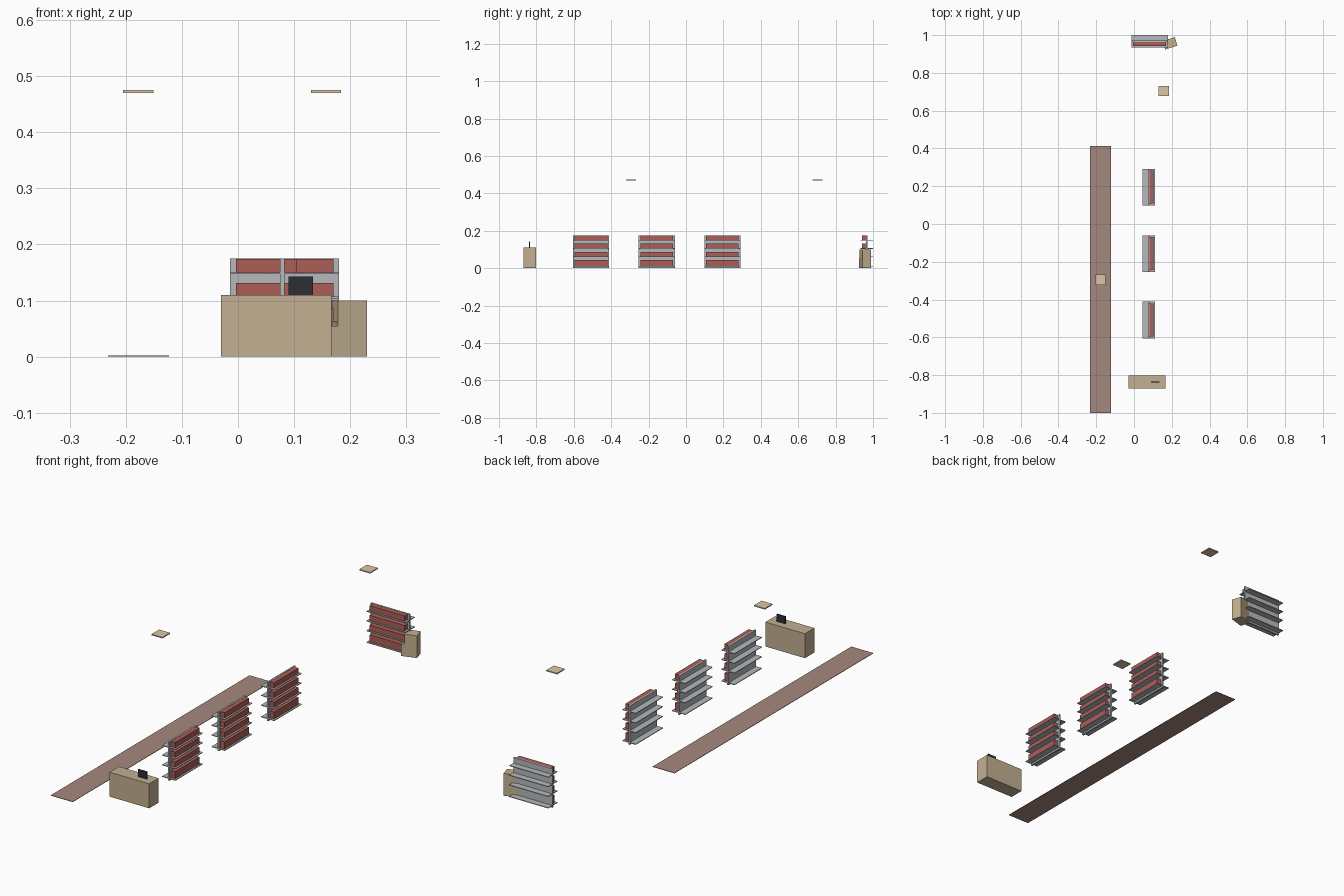
import bpy
from math import radians
from mathutils import Matrix, Vector

if "Cube" in bpy.data.objects:
    bpy.data.objects.remove(bpy.data.objects["Cube"], do_unlink=True)


def material(name, rgb):
    lin = [((c / 255 + 0.055) / 1.055) ** 2.4 for c in rgb] + [1]
    m = bpy.data.materials.new(name)
    m.use_nodes = True
    m.diffuse_color = lin
    m.node_tree.nodes["Principled BSDF"].inputs["Base Color"].default_value = lin
    return m


TAN = material("tan_wood", (195, 176, 145))
CREAM = material("cream_panel", (220, 198, 168))
BROWN = material("brown_carpet", (165, 136, 125))
GREY = material("grey_metal", (182, 185, 188))
RED = material("red_goods", (172, 94, 87))
BLACK = material("dark_screen", (45, 47, 54))


def box(name, lo, hi, mat, frame=Matrix()):
    """Box between two corners, placed by a frame."""
    lo, hi = Vector(lo), Vector(hi)
    bpy.ops.mesh.primitive_cube_add(size=1)
    ob = bpy.context.object
    ob.name = name
    size = Matrix.Diagonal((hi - lo).to_4d())
    size[3][3] = 1
    ob.data.transform(frame @ Matrix.Translation((lo + hi) / 2) @ size)
    ob.data.materials.append(mat)
    return ob


# Shelf levels, and the tops of the goods standing on them
LEVELS = [0.011, 0.063, 0.107, 0.15]
TOPS = [0.043, 0.087, 0.131, 0.174]


def shelf_unit(name, x, y, turn):
    """Two-sided shelf with goods on its local +x side."""
    f = Matrix.Translation((x, y, 0)) @ Matrix.Rotation(radians(turn), 4, "Z")
    box(name + "_panel", (-0.004, -0.097, 0), (0.004, 0.097, 0.175), GREY, f)
    for level, top in zip(LEVELS, TOPS):
        box(name + "_board", (-0.033, -0.097, level - 0.003), (0.033, 0.097, level), GREY, f)
        box(name + "_goods", (0.004, -0.087, level), (0.025, 0.087, top), RED, f)


# Shelves along the aisle and the one at the back
for i, y in enumerate((-0.508, -0.157, 0.195)):
    shelf_unit(f"aisle_shelf_{i + 1}", 0.079, y, 0)
shelf_unit("back_shelf", 0.083, 0.967, -90)

# Floor strip
box("carpet", (-0.232, -1, 0), (-0.123, 0.413, 0.002), BROWN)

# Counter and its screen
box("counter", (-0.03, -0.87, 0), (0.167, -0.803, 0.11), TAN)
box("counter_screen", (0.09, -0.839, 0.11), (0.134, -0.834, 0.143), BLACK)

# Overhead panels
for x, y in ((-0.178, -0.295), (0.157, 0.704)):
    box("overhead_panel", (x - 0.027, y - 0.027, 0.47), (x + 0.027, y + 0.027, 0.475), CREAM)

# Turned cabinet, its lower half wider, hung from its front right edge
corner = Matrix.Translation((0.23, 0.944, 0)) @ Matrix.Rotation(radians(17), 4, "Z")
box("cabinet_base", (-0.068, 0, 0), (0, 0.047, 0.055), TAN, corner)
box("cabinet_top", (-0.054, 0, 0.055), (0, 0.047, 0.1), TAN, corner)
